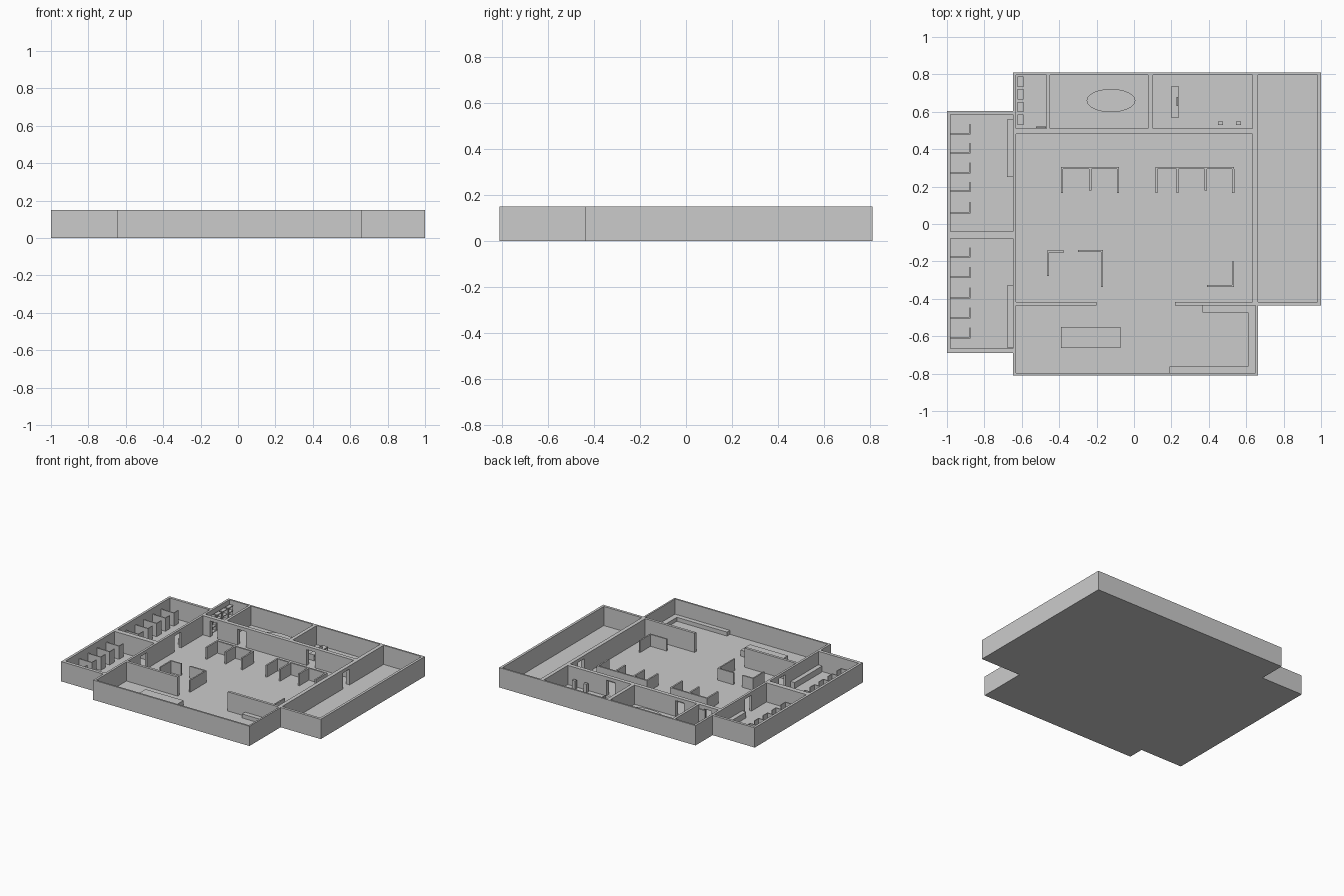
import bpy

H = 0.15      # wall height
F = 0.005     # floor thickness
DOOR = 0.125  # door opening height


def box(name, x0, x1, y0, y1, z0=0.0, z1=H):
    """Axis-aligned box given by its extents."""
    bpy.ops.mesh.primitive_cube_add(size=1, location=((x0 + x1) / 2, (y0 + y1) / 2, (z0 + z1) / 2))
    o = bpy.context.object
    o.name = name
    o.scale = (x1 - x0, y1 - y0, z1 - z0)
    bpy.ops.object.transform_apply(location=False, rotation=False, scale=True)
    return o


def wall(name, x0, x1, y0, y1, doors=()):
    """Wall with door openings, listed as (start, end) along its long side."""
    along_x = (x1 - x0) > (y1 - y0)
    lo, hi = (x0, x1) if along_x else (y0, y1)

    def piece(n, a, b, z0=0.0, z1=H):
        if along_x:
            box(n, a, b, y0, y1, z0, z1)
        else:
            box(n, x0, x1, a, b, z0, z1)
    at = lo
    for a, b in doors:
        piece(name, at, a)
        piece(name + "_lintel", a, b, DOOR, H)
        at = b
    piece(name, at, hi)


# Floors
box("main_floor", -0.647, 0.663, -0.81, 0.81, 0, F)
box("restroom_floor", -1.0, -0.647, -0.69, 0.605, 0, F)
box("side_room_floor", 0.663, 1.0, -0.437, 0.81, 0, F)

# Outer walls
wall("back_wall", -0.647, 1.0, 0.797, 0.81)
wall("front_wall", -0.647, 0.663, -0.81, -0.797)
wall("lobby_right_wall", 0.65, 0.663, -0.797, -0.437)
wall("side_room_right_wall", 0.981, 1.0, -0.437, 0.797)
wall("side_room_front_wall", 0.663, 0.981, -0.437, -0.417)
wall("restroom_left_wall", -1.0, -0.981, -0.69, 0.605)
wall("restroom_back_wall", -0.981, -0.647, 0.585, 0.605)
wall("restroom_front_wall", -0.981, -0.647, -0.69, -0.665)

# Inner walls
wall("hall_left_wall", -0.647, -0.63, -0.797, 0.797, [(-0.27, -0.19), (0.14, 0.22)])
wall("hall_right_wall", 0.634, 0.663, -0.437, 0.797, [(0.31, 0.39)])
wall("hall_back_wall", -0.63, 0.634, 0.48, 0.51,
     [(-0.57, -0.51), (-0.34, -0.27), (0.24, 0.31)])
wall("store_divider", -0.468, -0.449, 0.51, 0.797)
wall("meeting_divider", 0.075, 0.102, 0.51, 0.797)
wall("restroom_divider", -0.981, -0.647, -0.078, -0.04)
wall("lobby_divider_left", -0.63, -0.20, -0.437, -0.417)
wall("lobby_divider_right", 0.22, 0.634, -0.437, -0.417)

# Restroom stalls: side partitions and part-width fronts
groups = [(0.585, (0.483, 0.382, 0.275, 0.174, 0.061)),
          (-0.078, (-0.174, -0.286, -0.393, -0.5, -0.607))]
for top, ys in groups:
    prev = top
    for y in ys:
        box("stall_partition", -0.981, -0.873, y - 0.004, y + 0.004, F, 0.105)
        box("stall_front", -0.879, -0.873, y, y + (prev - y) * 0.5, F, 0.105)
        prev = y

# Washstand counters
box("washstand_back", -0.68, -0.647, 0.25, 0.56, F, 0.05)
box("washstand_front", -0.68, -0.647, -0.66, -0.33, F, 0.05)

# Hall cubicle screens
screens = [
    (-0.39, -0.08, 0.293, 0.305), (0.115, 0.535, 0.293, 0.305),
    (-0.464, -0.373, -0.152, -0.141), (-0.30, -0.166, -0.150, -0.139),
    (0.39, 0.535, -0.336, -0.325),
    (-0.464, -0.454, -0.277, -0.141), (-0.176, -0.166, -0.336, -0.139),
    (0.525, 0.535, -0.336, -0.20),
]
for x, y in ((-0.385, 0.167), (-0.234, 0.18), (-0.085, 0.167),
             (0.12, 0.167), (0.232, 0.167), (0.383, 0.18), (0.53, 0.167)):
    screens.append((x - 0.006, x + 0.006, y, 0.293))
for s in screens:
    box("cubicle_screen", *s, F, 0.095)

# Lobby reception desk and wall bench
box("reception_desk", -0.39, -0.072, -0.663, -0.55, F, 0.05)
box("bench_back", 0.365, 0.65, -0.473, -0.437, F, 0.035)
box("bench_side", 0.61, 0.65, -0.762, -0.473, F, 0.035)
box("bench_front", 0.19, 0.65, -0.797, -0.762, F, 0.035)

# Oval meeting table
for name, rx, ry, z0, z1 in (("meeting_table_top", 0.13, 0.062, 0.042, 0.052),
                             ("meeting_table_base", 0.07, 0.03, F, 0.042)):
    bpy.ops.mesh.primitive_cylinder_add(vertices=48, radius=1, depth=1,
                                        location=(-0.123, 0.66, (z0 + z1) / 2))
    o = bpy.context.object
    o.name = name
    o.scale = (rx, ry, z1 - z0)
    bpy.ops.object.transform_apply(location=False, rotation=False, scale=True)
    bpy.ops.object.shade_smooth_by_angle()

# Office desk, screen and two visitor seats
box("office_desk_top", 0.197, 0.24, 0.57, 0.735, 0.042, 0.05)
box("office_desk_panel", 0.2, 0.206, 0.575, 0.73, F, 0.042)
for y in (0.57, 0.729):
    box("office_desk_side", 0.197, 0.24, y, y + 0.006, F, 0.042)
box("office_monitor", 0.228, 0.234, 0.63, 0.68, 0.05, 0.08)
for x in (0.45, 0.546):
    box("visitor_seat", x, x + 0.026, 0.528, 0.549, F, 0.07)

# Store room racks: four bays with shelves
for i in range(4):
    y = 0.53 + i * 0.0675
    box("rack_back", -0.622, -0.619, y, y + 0.056, F, 0.12)
    for s in (y, y + 0.053):
        box("rack_side", -0.619, -0.592, s, s + 0.003, F, 0.12)
    for k in range(4):
        z = F + k * 0.037
        box("rack_shelf", -0.619, -0.592, y, y + 0.056, z, z + 0.004)
box("store_panel", -0.525, -0.47, 0.512, 0.52, F, 0.12)
